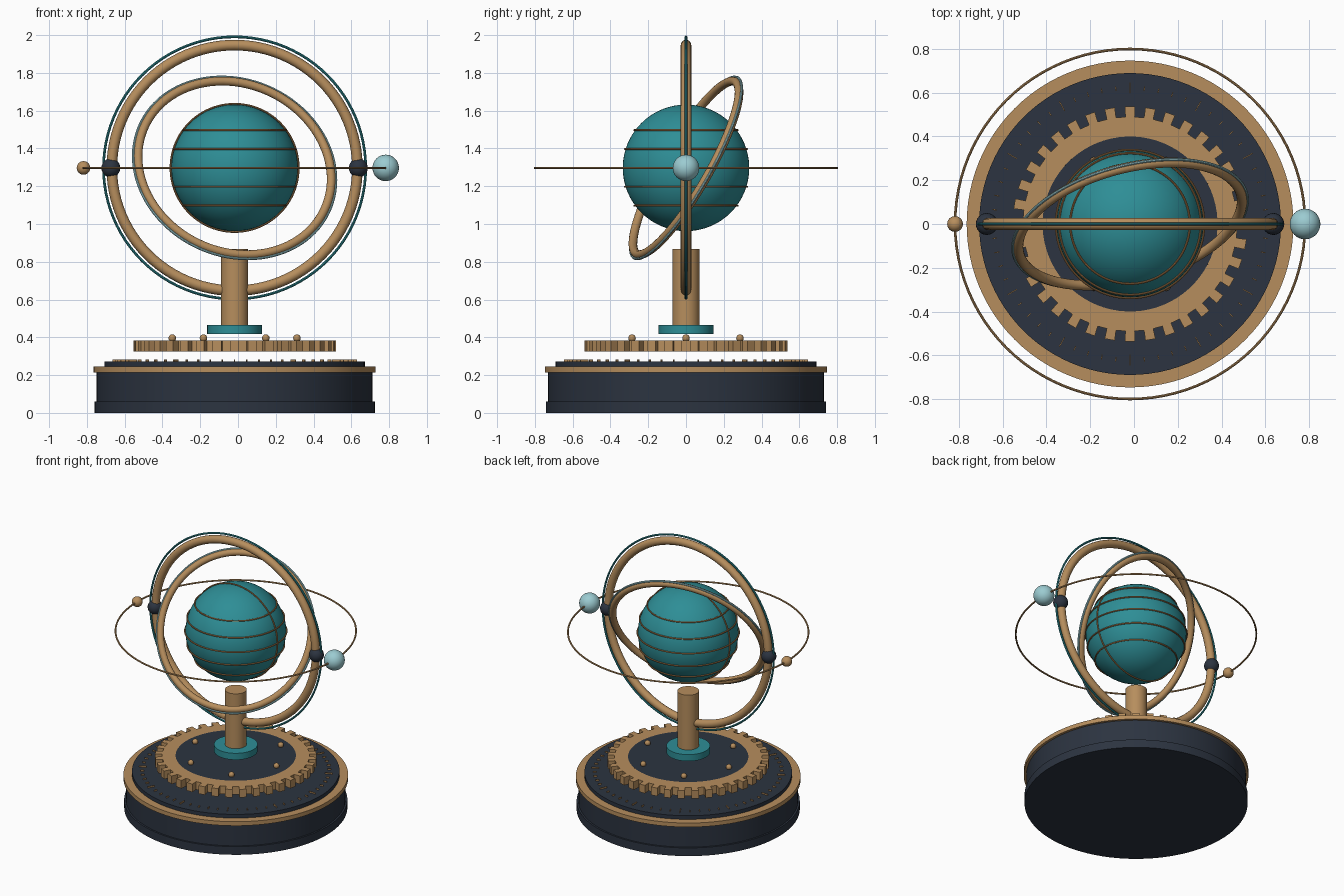
import bpy, bmesh, math
from mathutils import Matrix, Vector

if "Cube" in bpy.data.objects:
    bpy.data.objects.remove(bpy.data.objects["Cube"], do_unlink=True)

CX = -0.018   # vertical axis of the stand
CZ = 1.297    # height of the globe centre


def material(name, rgb):
    m = bpy.data.materials.new(name)
    m.use_nodes = True
    m.diffuse_color = (*rgb, 1)
    m.node_tree.nodes["Principled BSDF"].inputs["Base Color"].default_value = (*rgb, 1)
    return m


brass = material("brass", (0.47, 0.27, 0.11))
copper = material("copper", (0.36, 0.18, 0.065))
teal = material("teal", (0.027, 0.27, 0.305))
navy = material("dark navy", (0.025, 0.034, 0.052))
pale = material("pale aqua", (0.33, 0.60, 0.64))


def finish(bm, name, mat, loc=(CX, 0, 0), rot=(0, 0, 0), smooth=True):
    bmesh.ops.recalc_face_normals(bm, faces=bm.faces)
    mesh = bpy.data.meshes.new(name)
    bm.to_mesh(mesh)
    bm.free()
    mesh.materials.append(mat)
    ob = bpy.data.objects.new(name, mesh)
    ob.location = loc
    ob.rotation_euler = [math.radians(a) for a in rot]
    bpy.context.collection.objects.link(ob)
    if smooth:
        bpy.ops.object.select_all(action="DESELECT")
        ob.select_set(True)
        bpy.context.view_layer.objects.active = ob
        bpy.ops.object.shade_smooth_by_angle(angle=math.radians(35))
    return ob


def lathe(name, mat, profile, steps=96, closed=False, **kw):
    """Spin (radius, height) points about the vertical axis."""
    bm = bmesh.new()
    verts = [bm.verts.new((r, 0, z)) for r, z in profile]
    pairs = list(zip(verts, verts[1:]))
    if closed:
        pairs.append((verts[-1], verts[0]))
    edges = [bm.edges.new(p) for p in pairs]
    bmesh.ops.spin(bm, geom=verts + edges, axis=(0, 0, 1), cent=(0, 0, 0),
                   angle=math.tau, steps=steps, use_duplicate=False)
    bmesh.ops.remove_doubles(bm, verts=bm.verts, dist=1e-5)
    return finish(bm, name, mat, **kw)


def disc(name, mat, r, z0, z1, steps=96):
    return lathe(name, mat, [(0, z0), (r, z0), (r, z1), (0, z1)], steps)


def ring(name, mat, major, minor, sides=12, z=CZ, rot=(0, 0, 0)):
    section = [(major + minor * math.cos(math.tau * i / sides),
                minor * math.sin(math.tau * i / sides)) for i in range(sides)]
    return lathe(name, mat, section, closed=True, loc=(CX, 0, z), rot=rot)


def ball(name, mat, r, loc, segments=32):
    bm = bmesh.new()
    bmesh.ops.create_uvsphere(bm, u_segments=segments, v_segments=segments // 2, radius=r)
    return finish(bm, name, mat, loc=loc)


# Stepped round base
disc("base_foot", navy, 0.742, 0, 0.06)
disc("base_drum", navy, 0.73, 0.06, 0.215)
disc("base_rim", brass, 0.747, 0.215, 0.245)
disc("base_deck", navy, 0.69, 0.245, 0.272)

# Dial marks around the deck, every fifth one longer
bm = bmesh.new()
for i in range(60):
    length = 0.05 if i % 5 == 0 else 0.022
    bmesh.ops.create_cube(bm, size=1, matrix=Matrix.Rotation(math.tau * i / 60, 4, "Z")
                          @ Matrix.Translation((0.622, 0, 0.276))
                          @ Matrix.Diagonal((length, 0.005, 0.012, 1)))
finish(bm, "dial_marks", brass, smooth=False)

# Toothed gear: flat outline with a central opening, then extruded
TEETH, ROOT, TIP, BORE = 36, 0.49, 0.537, 0.40
bm = bmesh.new()
outer, inner = [], []
for i in range(TEETH):
    for part, r in ((-0.25, ROOT), (-0.25, TIP), (0.25, TIP), (0.25, ROOT)):
        a = math.tau * (i + part) / TEETH
        way = Vector((math.cos(a), math.sin(a), 0))
        foot = Vector((0, 0, 0.325))
        outer.append(bm.verts.new(way * r + foot))
        if r == ROOT:
            inner.append(bm.verts.new(way * BORE + foot))
for i in range(TEETH):
    o, k = 4 * i, 2 * i
    after_o, after_k = (o + 4) % len(outer), (k + 2) % len(inner)
    bm.faces.new(outer[o:o + 4])
    bm.faces.new((inner[k], outer[o], outer[o + 3], inner[k + 1]))
    bm.faces.new((inner[k + 1], outer[o + 3], outer[after_o], inner[after_k]))
made = bmesh.ops.extrude_face_region(bm, geom=bm.faces[:])["geom"]
bmesh.ops.translate(bm, vec=(0, 0, 0.059),
                    verts=[v for v in made if isinstance(v, bmesh.types.BMVert)])
finish(bm, "gear", brass, smooth=False)
disc("gear_plate", navy, BORE, 0.327, 0.384)

# Rivets on the gear plate
for i in range(6):
    a = math.tau * i / 6
    ball(f"rivet_{i + 1}", brass, 0.02,
         (CX + 0.33 * math.cos(a), 0.33 * math.sin(a), 0.396), 16)

# Collar and pillar
disc("collar", teal, 0.145, 0.418, 0.466, 48)
disc("pillar", brass, 0.072, 0.466, 0.868, 48)

# Globe with parallels and one meridian
ball("globe", teal, 0.335, (CX, 0, CZ), 64)
for i in range(-2, 3):
    h = 0.1 * i
    ring(f"parallel_{i + 3}", copper, math.sqrt(0.339 ** 2 - h * h), 0.005, 8, z=CZ + h)
ring("meridian", copper, 0.339, 0.005, 8, rot=(90, 0, 0))

# Upright ring, tilted ring and their thin trims
ring("upright_ring", brass, 0.65, 0.028, 16, rot=(90, 0, 0))
ring("upright_trim", teal, 0.694, 0.007, 8, rot=(90, 0, 0))
TILT = (61, 0, 15)
ring("tilted_ring", brass, 0.525, 0.023, 16, rot=TILT)
ring("tilted_trim", pale, 0.551, 0.007, 8, rot=TILT)

# Pivots on the upright ring
for side, name in ((1, "left_pivot"), (-1, "right_pivot")):
    ball(name, navy, 0.05, (CX + side * 0.655, 0, CZ), 24)

# Level orbit ring with a large and a small sphere
ring("orbit_ring", brass, 0.80, 0.006, 8)
ball("large_moon", pale, 0.07, (CX + 0.80, 0, CZ))
ball("small_moon", brass, 0.036, (CX - 0.80, 0, CZ), 24)
